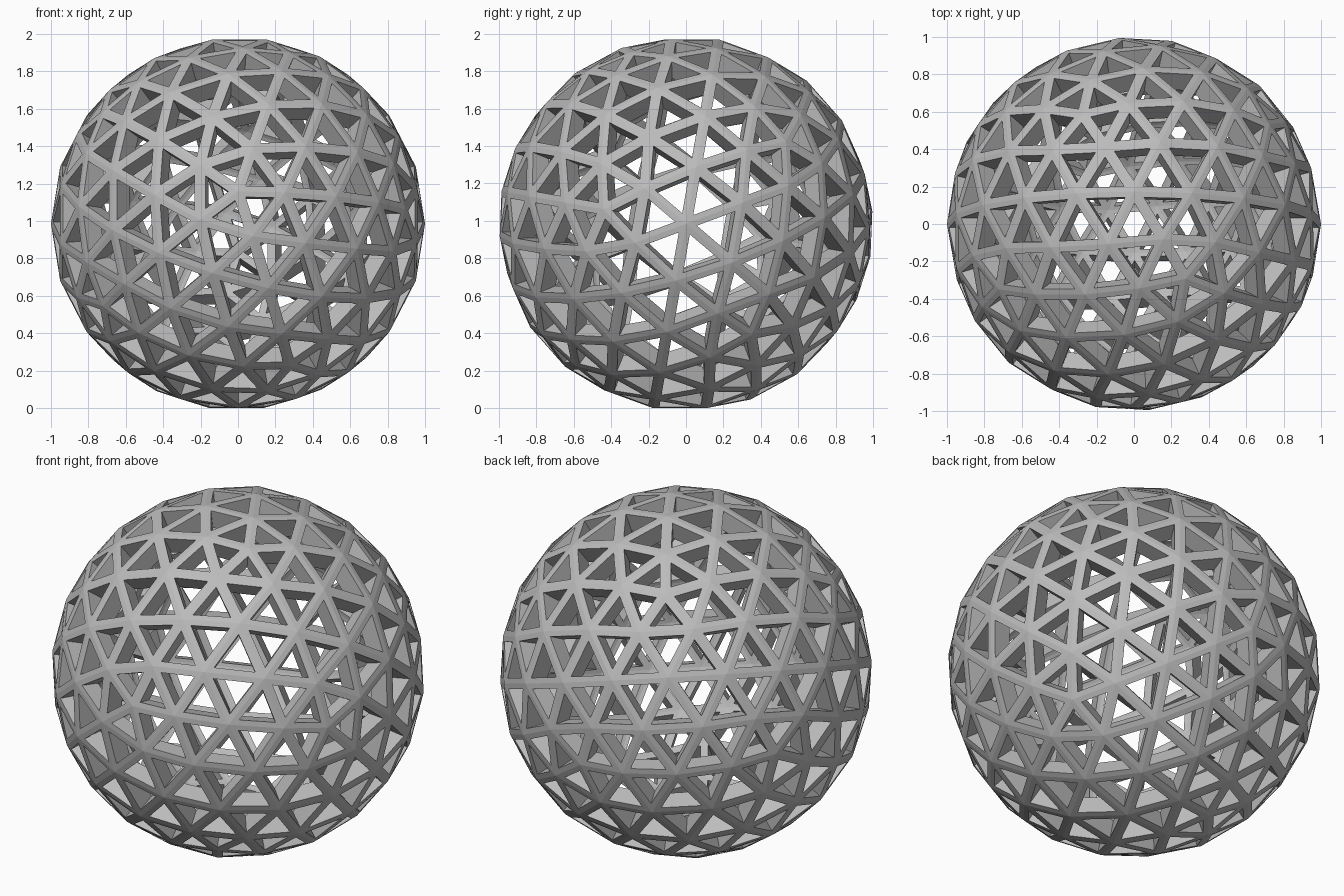
import bpy, bmesh, math
from mathutils import Matrix

cube = bpy.data.objects.get("Cube")
if cube:
    bpy.data.objects.remove(cube, do_unlink=True)

STRUT_HALF_WIDTH = 0.03
STRUT_DEPTH = 0.11
TILT = math.radians(80)

# Plain grey for the whole lattice
grey = bpy.data.materials.new("plain_grey")
grey.use_nodes = True
colour = (0.5, 0.5, 0.5, 1)
grey.diffuse_color = colour
for node in grey.node_tree.nodes:
    if node.type == 'BSDF_PRINCIPLED':
        node.inputs["Base Color"].default_value = colour

# Geodesic sphere of triangles, lying on one of its faces
bpy.ops.mesh.primitive_ico_sphere_add(subdivisions=3, radius=1)
lattice = bpy.context.object
lattice.name = "geodesic_lattice"
mesh = lattice.data
mesh.materials.clear()
mesh.materials.append(grey)

bm = bmesh.new()
bm.from_mesh(mesh)
bmesh.ops.transform(bm, matrix=Matrix.Rotation(TILT, 4, 'X'), verts=bm.verts)

# Open every triangle, leaving a flat frame around each hole
panels = list(bm.faces)
bmesh.ops.inset_individual(bm, faces=panels, thickness=STRUT_HALF_WIDTH, use_even_offset=True)
bmesh.ops.delete(bm, geom=panels, context='FACES')

# Rest the sphere on the ground
lowest = min(v.co.z for v in bm.verts)
bmesh.ops.translate(bm, vec=(0, 0, -lowest), verts=bm.verts)
for f in bm.faces:
    f.smooth = False
bm.to_mesh(mesh)
bm.free()

# Give the struts their inward depth
depth = lattice.modifiers.new("strut_depth", 'SOLIDIFY')
depth.thickness = STRUT_DEPTH
depth.offset = -1
depth.use_even_offset = True
